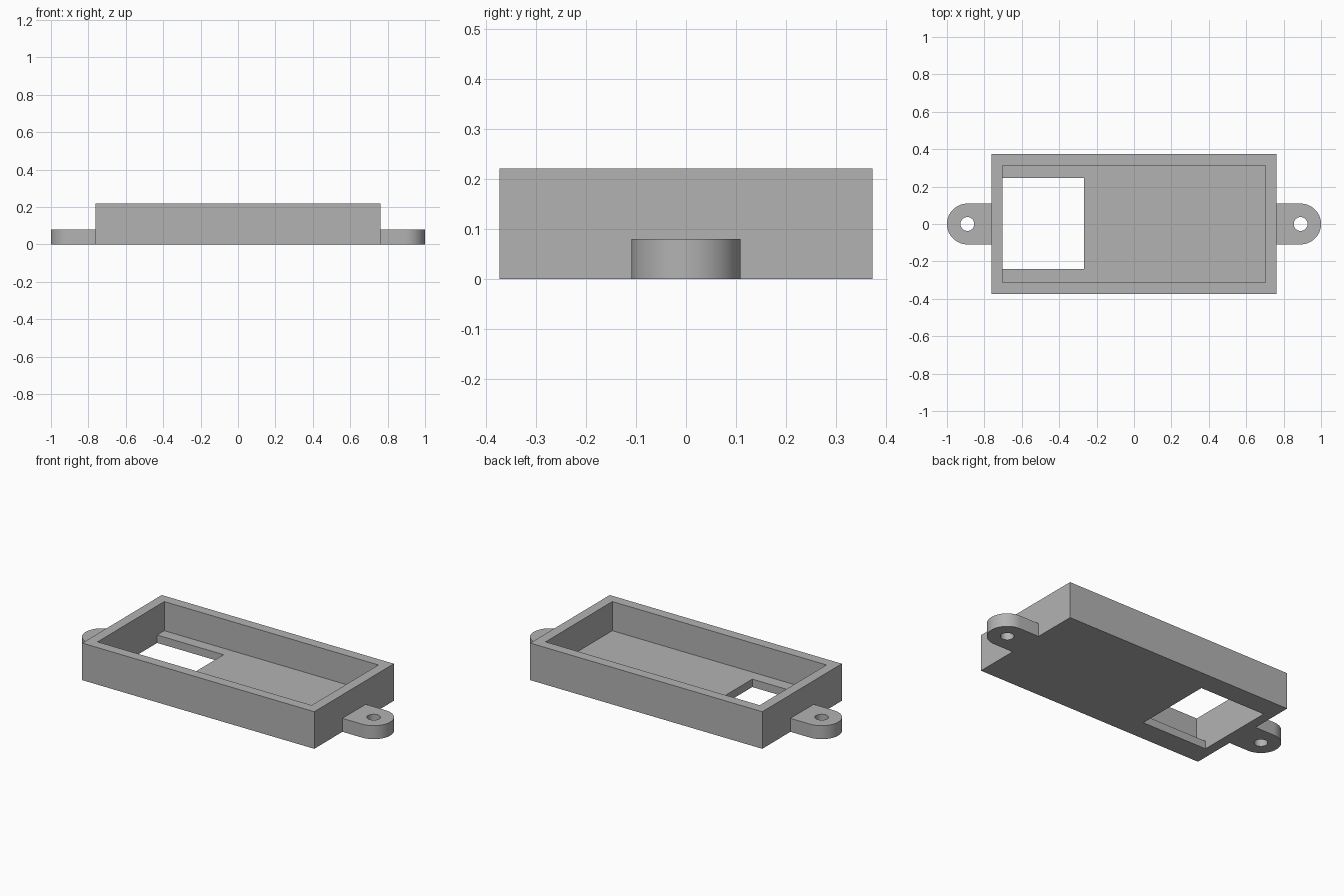
import bpy
import bmesh
from math import pi, sin, cos, radians

if "Cube" in bpy.data.objects:
    bpy.data.objects.remove(bpy.data.objects["Cube"], do_unlink=True)

HALF_X, HALF_Y, HEIGHT = 0.762, 0.373, 0.22
IN_X, IN_Y, FLOOR = 0.703, 0.313, 0.047
TAB_X, TAB_R, TAB_H, HOLE_R = 0.891, 0.109, 0.08, 0.037

grey = bpy.data.materials.new("plain grey")
grey.use_nodes = True
color = (0.45, 0.45, 0.45, 1)
grey.diffuse_color = color
grey.node_tree.nodes["Principled BSDF"].inputs["Base Color"].default_value = color


def prism(name, outline, z0, z1):
    """Extrude a counter-clockwise outline from z0 up to z1."""
    bm = bmesh.new()
    base = bm.faces.new([bm.verts.new((x, y, z0)) for x, y in outline])
    top = bmesh.ops.extrude_face_region(bm, geom=[base])["geom"]
    for v in top:
        if isinstance(v, bmesh.types.BMVert):
            v.co.z = z1
    bmesh.ops.recalc_face_normals(bm, faces=bm.faces)
    mesh = bpy.data.meshes.new(name)
    bm.to_mesh(mesh)
    bm.free()
    mesh.materials.append(grey)
    obj = bpy.data.objects.new(name, mesh)
    bpy.context.collection.objects.link(obj)
    return obj


def rect(x0, x1, y0, y1):
    return [(x0, y0), (x1, y0), (x1, y1), (x0, y1)]


def arc(cx, r, start, end, n):
    angles = [start + (end - start) * i / n for i in range(n + 1)]
    return [(cx + r * cos(a), r * sin(a)) for a in angles]


def cut(obj, cutter):
    """Subtract a cutter, then remove it."""
    mod = obj.modifiers.new("cut", 'BOOLEAN')
    mod.operation = 'DIFFERENCE'
    mod.solver = 'EXACT'
    mod.object = cutter
    bpy.ops.object.select_all(action='DESELECT')
    bpy.context.view_layer.objects.active = obj
    obj.select_set(True)
    bpy.ops.object.modifier_apply(modifier=mod.name)
    bpy.data.objects.remove(cutter, do_unlink=True)


# Open tray with a rectangular window in its floor
tray = prism("tray", rect(-HALF_X, HALF_X, -HALF_Y, HALF_Y), 0, HEIGHT)
cut(tray, prism("cavity_cutter", rect(-IN_X, IN_X, -IN_Y, IN_Y), FLOOR, HEIGHT + 0.1))
cut(tray, prism("window_cutter", rect(-IN_X, -0.267, -0.24, 0.246), -0.1, FLOOR + 0.05))

# Rounded mounting tabs with screw holes
for name, side in (("left_tab", 1), ("right_tab", -1)):
    outline = arc(TAB_X, TAB_R, -pi / 2, pi / 2, 32)
    outline += [(HALF_X, TAB_R), (HALF_X, -TAB_R)]
    tab = prism(name, outline, 0, TAB_H)
    cut(tab, prism("hole_cutter", arc(TAB_X, HOLE_R, 0, 2 * pi, 32)[:-1], -0.1, TAB_H + 0.1))
    if side < 0:
        tab.data.transform(((-1, 0, 0, 0), (0, -1, 0, 0), (0, 0, 1, 0), (0, 0, 0, 1)))
    bpy.ops.object.shade_smooth_by_angle(angle=radians(30))
